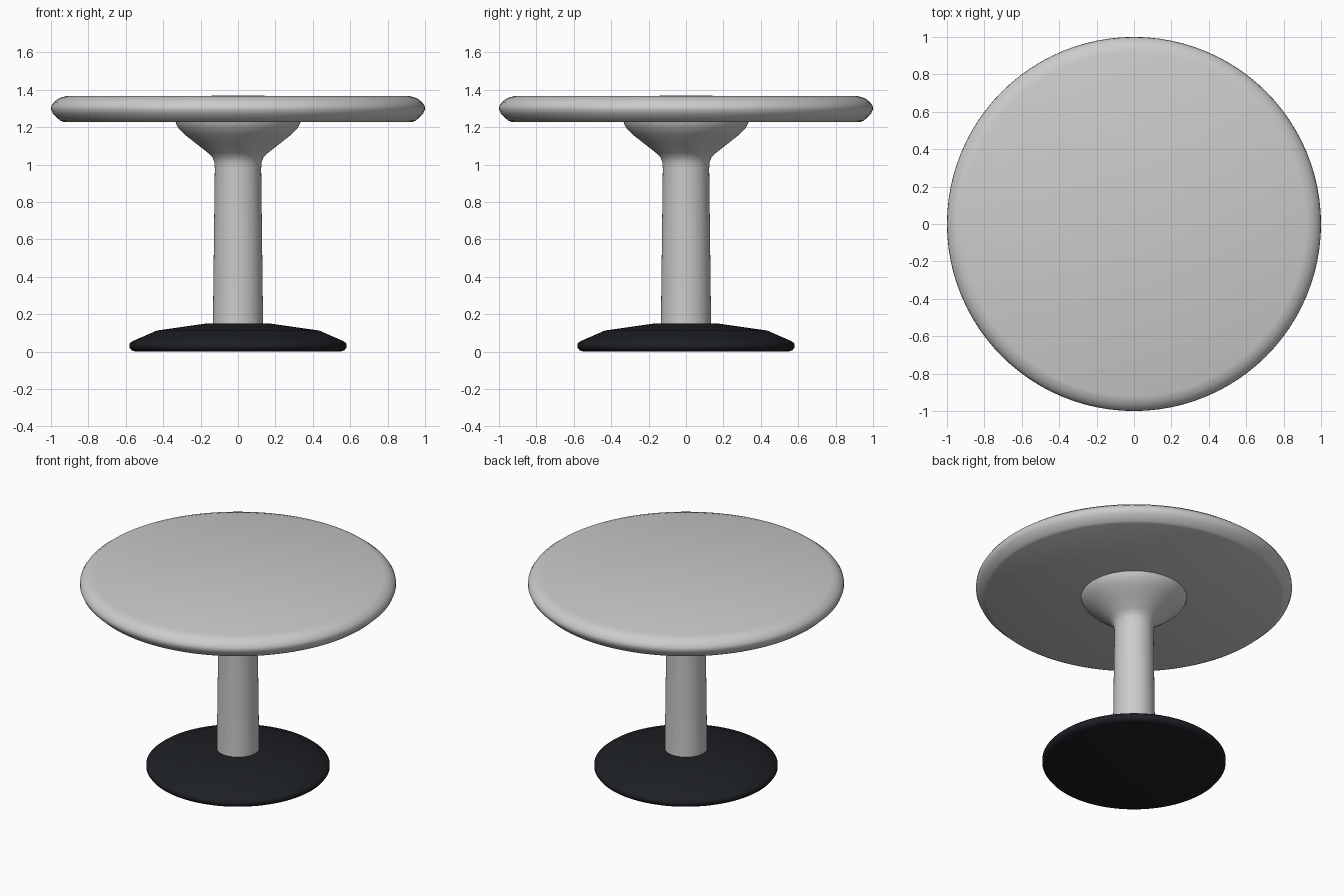
import bpy, bmesh, math

if "Cube" in bpy.data.objects:
    bpy.data.objects.remove(bpy.data.objects["Cube"])


def lathe(name, profile, segments=96, angle=30):
    """Revolve an (radius, height) profile around z; radius 0 ends become poles."""
    bm = bmesh.new()
    verts = [bm.verts.new((r, 0, z)) for r, z in profile]
    edges = [bm.edges.new(pair) for pair in zip(verts, verts[1:])]
    bmesh.ops.spin(bm, geom=verts + edges, cent=(0, 0, 0), axis=(0, 0, 1),
                   angle=math.tau, steps=segments, use_duplicate=False)
    bmesh.ops.remove_doubles(bm, verts=bm.verts, dist=1e-4)
    bmesh.ops.recalc_face_normals(bm, faces=bm.faces)
    mesh = bpy.data.meshes.new(name)
    bm.to_mesh(mesh)
    bm.free()
    obj = bpy.data.objects.new(name, mesh)
    bpy.context.collection.objects.link(obj)
    bpy.ops.object.select_all(action='DESELECT')
    obj.select_set(True)
    bpy.context.view_layer.objects.active = obj
    bpy.ops.object.shade_smooth_by_angle(angle=math.radians(angle))
    return obj


# Round top with a soft bevelled rim
lathe("table_top", [
    (0, 1.228), (0.935, 1.228), (0.952, 1.236), (0.99, 1.272), (1.0, 1.296),
    (0.998, 1.313), (0.985, 1.333), (0.958, 1.354), (0.92, 1.366), (0, 1.368)], angle=50)

# Slightly tapered column flaring out under the top
lathe("column", [
    (0, 0.12), (0.134, 0.12), (0.134, 0.16), (0.124, 0.98), (0.126, 1.01),
    (0.136, 1.038), (0.16, 1.062), (0.225, 1.113), (0.285, 1.16),
    (0.315, 1.19), (0.33, 1.215), (0.335, 1.23), (0, 1.23)], angle=50)

# Dark weighted foot
base = lathe("base", [
    (0, 0.003), (0.55, 0.0), (0.569, 0.007), (0.58, 0.022), (0.58, 0.042),
    (0.565, 0.055), (0.435, 0.112), (0.17, 0.15), (0, 0.152)], angle=50)
dark = bpy.data.materials.new("dark_metal")
dark.diffuse_color = (0.012, 0.014, 0.018, 1)
dark.use_nodes = True
dark.node_tree.nodes["Principled BSDF"].inputs["Base Color"].default_value = dark.diffuse_color
base.data.materials.append(dark)
